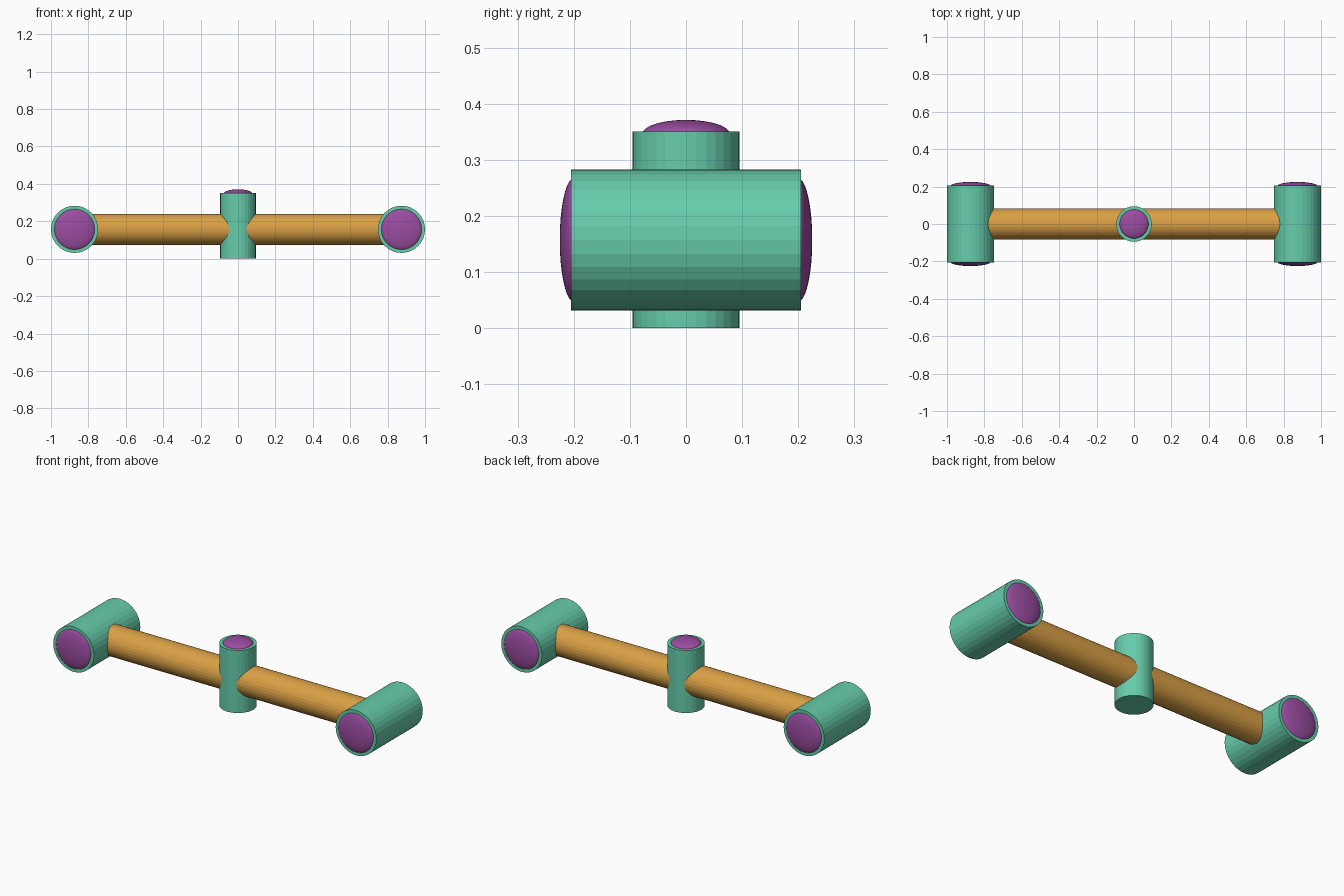
import bpy
import math

if "Cube" in bpy.data.objects:
    bpy.data.objects.remove(bpy.data.objects["Cube"])


def material(name, rgb):
    m = bpy.data.materials.new(name)
    m.diffuse_color = (*rgb, 1)
    m.use_nodes = True
    m.node_tree.nodes["Principled BSDF"].inputs["Base Color"].default_value = m.diffuse_color
    return m


GREEN = material("mint green", (0.135, 0.61, 0.41))
ORANGE = material("amber", (0.70, 0.35, 0.06))
PURPLE = material("purple", (0.33, 0.075, 0.36))
MID = 0.157      # height of the bar axis
END_X = 0.874    # centre of each end barrel


def tube(name, radius, depth, loc, rot, mat):
    bpy.ops.mesh.primitive_cylinder_add(vertices=32, radius=radius, depth=depth,
                                        location=loc, rotation=rot)
    ob = bpy.context.object
    ob.name = name
    ob.data.materials.append(mat)
    return ob


def dome(name, scale, loc, rot):
    # flattened sphere poking out of a tube end
    bpy.ops.mesh.primitive_uv_sphere_add(segments=48, ring_count=32, radius=1,
                                         location=loc, rotation=rot)
    ob = bpy.context.object
    ob.name = name
    ob.scale = scale
    ob.data.materials.append(PURPLE)
    bpy.ops.object.shade_smooth()
    return ob


# Horizontal bar and upright hub
tube("cross_bar", 0.083, 2 * END_X, (0, 0, MID), (0, math.pi / 2, 0), ORANGE)
tube("center_post", 0.095, 0.35, (0, 0, 0.175), (0, 0, 0), GREEN)
dome("post_cap", (0.078, 0.078, 0.025), (0, 0, 0.346), (0, 0, 0))

# End barrels with domed caps front and back
for side, sx in (("left", -1), ("right", 1)):
    x = sx * END_X
    tube(side + "_barrel", 0.126, 0.41, (x, 0, MID), (math.pi / 2, 0, 0), GREEN)
    for face, sy in (("front", -1), ("back", 1)):
        dome(f"{side}_{face}_cap", (0.11, 0.11, 0.025),
             (x, sy * 0.2, MID), (math.pi / 2, 0, 0))
